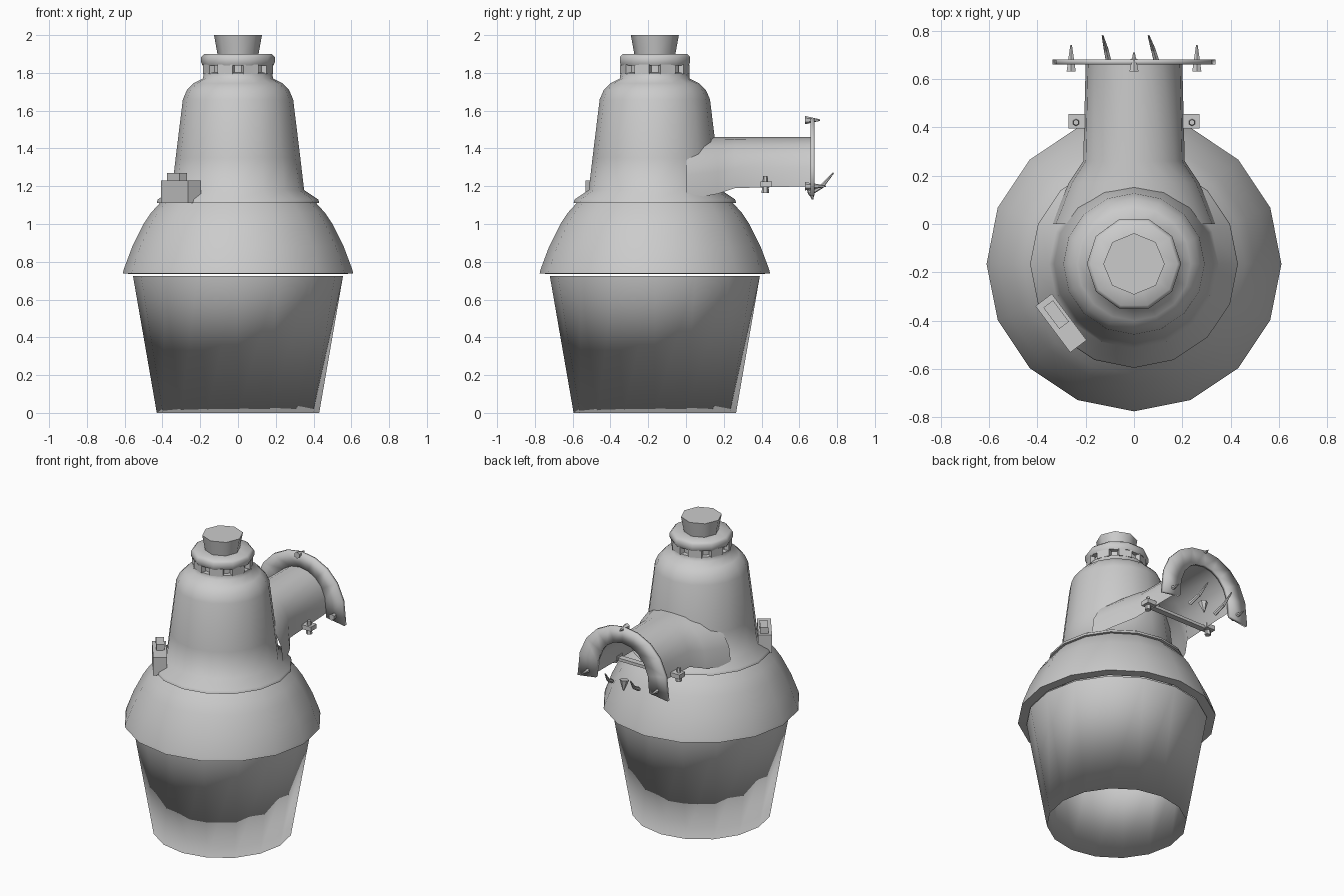
import bpy, bmesh, math
from mathutils import Vector, Matrix

cube = bpy.data.objects.get("Cube")
if cube:
    bpy.data.objects.remove(cube, do_unlink=True)

AXIS_Y = -0.165   # vertical axis of the lamp body

grey = bpy.data.materials.new("plain_grey")
grey.use_nodes = True
grey.diffuse_color = (0.6, 0.6, 0.6, 1)
grey.node_tree.nodes["Principled BSDF"].inputs["Base Color"].default_value = (0.6, 0.6, 0.6, 1)


def finish(name, bm, angle=50):
    """Turn a bmesh into a named grey object, smooth below the given angle."""
    mesh = bpy.data.meshes.new(name)
    bm.to_mesh(mesh)
    bm.free()
    obj = bpy.data.objects.new(name, mesh)
    bpy.context.collection.objects.link(obj)
    mesh.materials.append(grey)
    bpy.ops.object.select_all(action="DESELECT")
    obj.select_set(True)
    bpy.context.view_layer.objects.active = obj
    if angle >= 180:
        bpy.ops.object.shade_smooth()
    elif angle > 0:
        bpy.ops.object.shade_smooth_by_angle(angle=math.radians(angle))
    return obj


def bridge(bm, rows, closed):
    """Skin consecutive rows of vertices with quads."""
    for low, high in zip(rows, rows[1:]):
        n = len(low)
        for j in range(n if closed else n - 1):
            k = (j + 1) % n
            bm.faces.new((low[j], low[k], high[k], high[j]))


def lathe(name, profile, sides, angle=50, cap=False):
    bm = bmesh.new()
    rows = []
    for r, z in profile:
        turns = [2 * math.pi * j / sides for j in range(sides)]
        rows.append([bm.verts.new((r * math.cos(t), AXIS_Y + r * math.sin(t), z)) for t in turns])
    bridge(bm, rows, True)
    if cap:
        bm.faces.new(rows[-1])
    return finish(name, bm, angle)


def arch_loft(name, sections, segments=10):
    """Skin half-round arches given as (y, half width, foot z, crown z)."""
    bm = bmesh.new()
    rows = []
    for y, w, foot, crown in sections:
        row = []
        for j in range(segments + 1):
            t = math.pi * j / segments
            row.append(bm.verts.new((w * math.cos(t), y, foot + (crown - foot) * math.sin(t) ** 0.8)))
        rows.append(row)
    bridge(bm, rows, False)
    bmesh.ops.recalc_face_normals(bm, faces=bm.faces)
    return finish(name, bm)


def box(name, centre, size, turn=0):
    bm = bmesh.new()
    matrix = Matrix.Translation(centre) @ Matrix.Rotation(turn, 4, "Z") @ Matrix.Diagonal((*size, 1))
    bmesh.ops.create_cube(bm, size=1, matrix=matrix)
    return finish(name, bm, 0)


def spike(name, start, end, r1, r2=0.004, sides=6):
    bm = bmesh.new()
    a, b = Vector(start), Vector(end)
    turn = (b - a).to_track_quat("Z", "Y").to_matrix().to_4x4()
    bmesh.ops.create_cone(bm, cap_ends=True, segments=sides, radius1=r1, radius2=r2,
                          depth=(b - a).length, matrix=Matrix.Translation((a + b) / 2) @ turn)
    return finish(name, bm)


# Open glass shade: inner and outer wall share a soft bottom rim
lathe("glass_shade", [(0.53, 0.725), (0.43, 0.0), (0.556, 0.725)], 16, 180)

# Reflector dome above the shade
lathe("reflector_dome", [(0.55, 0.735), (0.61, 0.738), (0.605, 0.76), (0.56, 0.88),
                         (0.50, 1.0), (0.46, 1.06), (0.41, 1.115)], 16, 60)

# Tapered housing with its foot flange and narrow neck
lathe("housing", [(0.39, 1.11), (0.43, 1.112), (0.425, 1.13), (0.35, 1.18), (0.33, 1.35),
                  (0.292, 1.66), (0.27, 1.71), (0.235, 1.745), (0.185, 1.77), (0.182, 1.8),
                  (0.155, 1.802), (0.155, 1.85)], 16, 60)

# Neck tabs under the collar
for i in range(8):
    t = 2 * math.pi * (i + 0.5) / 8
    box("neck_tab", (0.167 * math.cos(t), AXIS_Y + 0.167 * math.sin(t), 1.82), (0.03, 0.085, 0.05), t)

# Collar ring and sensor cap
lathe("collar", [(0.15, 1.84), (0.188, 1.84), (0.195, 1.855), (0.195, 1.885), (0.18, 1.9), (0.1, 1.9)], 10)
lathe("sensor_cap", [(0.107, 1.89), (0.127, 2.0)], 8, 50, True)

# Arched mounting arm, flaring into the housing
arch_loft("mounting_arm", [(0.0, 0.34, 1.13, 1.46), (0.17, 0.27, 1.16, 1.46),
                           (0.26, 0.21, 1.19, 1.46), (0.66, 0.2, 1.2, 1.46)])

# Arched wall flange at the end of the arm
flange = arch_loft("wall_flange", [(0.67, 0.2, 1.17, 1.455), (0.67, 0.337, 1.15, 1.56)])
thick = flange.modifiers.new("thickness", "SOLIDIFY")
thick.thickness = 0.022
thick.offset = 0

# Flange bolts and the crown bolt
for x, z in ((-0.26, 1.2), (0.26, 1.2), (0, 1.55)):
    spike("flange_bolt", (x, 0.63, z), (x, 0.74 if x else 0.71, z), 0.022)

# Hooked wire ends below the arm
for x, bend in ((-0.1, -0.03), (0.1, -0.04)):
    spike("wire_root", (x, 0.65, 1.16), (x + bend / 2, 0.72, 1.2), 0.014, 0.011)
    spike("wire_tip", (x + bend / 2, 0.72, 1.2), (x + bend, 0.78, 1.27), 0.011)
spike("hanging_tab", (0, 0.66, 1.2), (0, 0.67, 1.13), 0.03)

# Clamp across the underside of the arm
box("clamp_bar", (0, 0.42, 1.2), (0.42, 0.04, 0.02))
for side in (-1, 1):
    box("clamp_lug", (side * 0.235, 0.425, 1.21), (0.07, 0.06, 0.03))
    spike("clamp_bolt", (side * 0.24, 0.42, 1.165), (side * 0.24, 0.42, 1.255), 0.02, 0.012)

# Latch on the front corner of the housing
turn = math.atan2(-0.2, 0.15)
box("latch_block", (-0.302, -0.41, 1.17), (0.24, 0.085, 0.12), turn)
box("latch_button", (-0.322, -0.375, 1.25), (0.11, 0.05, 0.04), turn)
